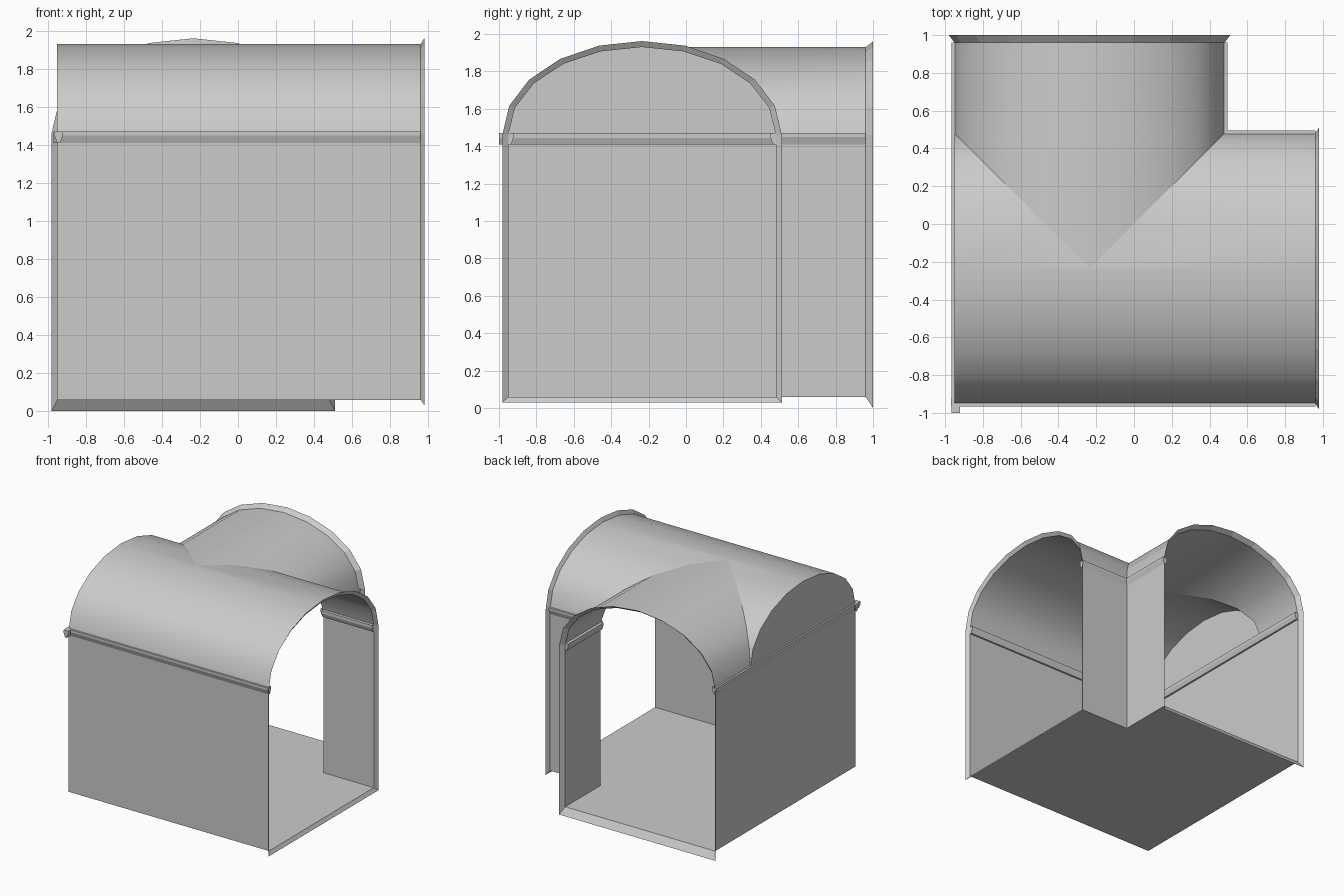
import bpy
import bmesh
from math import cos, sin, pi, radians
from mathutils import Vector

cube = bpy.data.objects.get("Cube")
if cube:
    bpy.data.objects.remove(cube, do_unlink=True)

grey = bpy.data.materials.new("plain grey")
grey.use_nodes = True
COLOUR = (0.6, 0.6, 0.6, 1)
grey.diffuse_color = COLOUR
grey.node_tree.nodes["Principled BSDF"].inputs["Base Color"].default_value = COLOUR

FLOOR, SPRING, RISE = 0.06, 1.46, 0.47
CENTRE, HALF = -0.235, 0.715
LOW, HIGH = CENTRE - HALF, CENTRE + HALF   # wall lines of both passages
END = 0.96                                 # open ends
STEPS = 10


def build(name, faces, smooth=False):
    """Make one object from a list of corner loops."""
    bm = bmesh.new()
    for loop in faces:
        bm.faces.new([bm.verts.new(p) for p in loop])
    bmesh.ops.remove_doubles(bm, verts=bm.verts, dist=0.0005)
    bmesh.ops.dissolve_degenerate(bm, edges=bm.edges, dist=0.0005)
    mesh = bpy.data.meshes.new(name)
    bm.to_mesh(mesh)
    bm.free()
    mesh.materials.append(grey)
    obj = bpy.data.objects.new(name, mesh)
    bpy.context.collection.objects.link(obj)
    if smooth:
        bpy.ops.object.select_all(action="DESELECT")
        obj.select_set(True)
        bpy.context.view_layer.objects.active = obj
        bpy.ops.object.shade_smooth_by_angle(angle=radians(35))
    return obj


def place(axis, along, across, z):
    """Point on a passage running along x or y."""
    return (along, across, z) if axis == "x" else (across, along, z)


def arch(grow=0.0):
    """Arch points as (offset from centre line, height)."""
    return [((HALF + grow) * cos(pi * i / STEPS), SPRING + (RISE + grow) * sin(pi * i / STEPS))
            for i in range(STEPS + 1)]


def vault(name, axis, spans):
    """Barrel vault whose start and end may change with the offset."""
    faces = []
    pts = arch()
    for (u, zu), (v, zv) in zip(pts, pts[1:]):
        for (a0, a1), (b0, b1) in zip(spans(u, v), spans(v, u)):
            quad = [place(axis, a0, CENTRE + u, zu), place(axis, a1, CENTRE + u, zu),
                    place(axis, b1, CENTRE + v, zv), place(axis, b0, CENTRE + v, zv)]
            faces.append(quad if axis == "y" else quad[::-1])
    for loop in faces:
        n = (Vector(loop[1]) - Vector(loop[0])).cross(Vector(loop[2]) - Vector(loop[1]))
        if n.z < 0:
            loop.reverse()
    return build(name, faces, True)


# Vaults: the main one runs the full width, the branch meets it in a valley
def main_spans(u, other):
    if u + other < 0:
        return [(LOW, END)]
    return [(LOW, CENTRE - max(u, 0)), (CENTRE + max(u, 0), END)]


vault("main_vault", "x", main_spans)
vault("branch_vault", "y", lambda u, other: [(CENTRE + abs(u), END)])

# Closed gable at the end of the main vault
build("gable", [[(LOW, CENTRE + u, z) for u, z in arch()]])

# L-shaped floor
build("floor", [[(LOW, LOW, FLOOR), (END, LOW, FLOOR), (END, HIGH, FLOOR), (HIGH, HIGH, FLOOR),
                 (HIGH, END, FLOOR), (LOW, END, FLOOR)]])


# Walls, each with a small bead running along the spring line
def wall(name, axis, across, start, out, bead_start):
    loop = [place(axis, start, across, FLOOR), place(axis, END, across, FLOOR),
            place(axis, END, across, SPRING), place(axis, start, across, SPRING)]
    if (axis == "x") == (out > 0):
        loop.reverse()
    build(name + "_wall", [loop])
    shape = [(0.015, 1.47), (0.015, 1.45), (0, 1.41), (-0.015, 1.41), (-0.028, 1.445), (-0.028, 1.47)]
    ring = [[place(axis, s, across + out * o, z) for o, z in shape] for s in (bead_start, END)]
    faces = [ring[0], ring[1][::-1]]
    for i in range(len(shape)):
        j = (i + 1) % len(shape)
        faces.append([ring[0][i], ring[1][i], ring[1][j], ring[0][j]])
    if (axis == "x") == (out < 0):
        faces = [f[::-1] for f in faces]
    build(name + "_bead", faces)


wall("front", "x", LOW, LOW, -1, LOW - 0.02)
wall("right", "y", LOW, LOW, -1, -1.0)
wall("inner_back", "x", HIGH, HIGH, 1, HIGH)
wall("inner_left", "y", HIGH, HIGH, 1, HIGH)


# Flared rims around the two open ends
def rim(name, axis, tip, grow, drop):
    def outline(g, d):
        return ([(HALF + g, FLOOR - d)] + arch(g) + [(-HALF - g, FLOOR - d)])
    inner = [place(axis, END, CENTRE + u, z) for u, z in outline(0, 0)]
    outer = [place(axis, tip, CENTRE + u, z) for u, z in outline(grow, drop)]
    faces = []
    for i in range(len(inner)):
        j = (i + 1) % len(inner)
        quad = [inner[i], outer[i], outer[j], inner[j]]
        faces.append(quad if axis == "y" else quad[::-1])
    build(name, faces)


rim("left_rim", "x", 0.98, 0.032, 0.03)
rim("back_rim", "y", 1.0, 0.03, 0.06)
